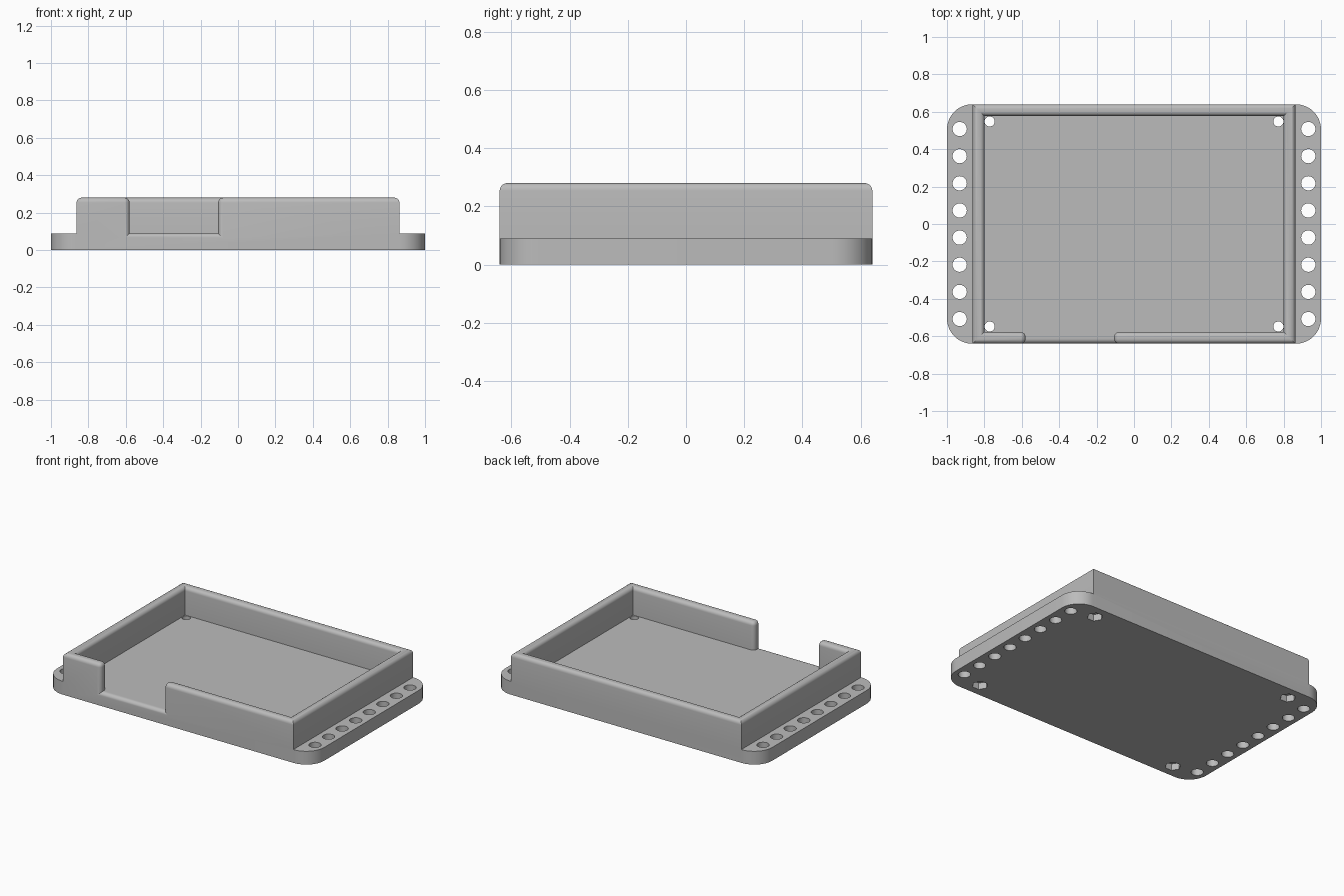
import bpy, bmesh, math

if "Cube" in bpy.data.objects:
    bpy.data.objects.remove(bpy.data.objects["Cube"])

FLOOR, TOP = 0.09, 0.28        # floor and rim heights
WX, WY = 0.863, 0.64           # outer wall half sizes
IX, IY = 0.80, 0.578           # inner wall half sizes
GAP = (-0.58, -0.106)          # opening in the front wall
FILLET = 0.026

grey = bpy.data.materials.new("plain grey")
grey.diffuse_color = (0.5, 0.5, 0.5, 1)
grey.use_nodes = True
grey.node_tree.nodes["Principled BSDF"].inputs["Base Color"].default_value = grey.diffuse_color


def prisms(name, outlines, z0, z1):
    """One object holding an upright prism for every outline."""
    bm = bmesh.new()
    for pts in outlines:
        face = bm.faces.new([bm.verts.new((x, y, z0)) for x, y in pts])
        ext = bmesh.ops.extrude_face_region(bm, geom=[face])["geom"]
        for v in ext:
            if isinstance(v, bmesh.types.BMVert):
                v.co.z = z1
    bmesh.ops.recalc_face_normals(bm, faces=bm.faces)
    mesh = bpy.data.meshes.new(name)
    bm.to_mesh(mesh)
    bm.free()
    obj = bpy.data.objects.new(name, mesh)
    bpy.context.collection.objects.link(obj)
    mesh.materials.append(grey)
    return obj


def circle(cx, cy, r, n):
    return [(cx + r * math.cos(2 * math.pi * i / n),
             cy + r * math.sin(2 * math.pi * i / n)) for i in range(n)]


def rect(x0, x1, y0, y1):
    return [(x0, y0), (x1, y0), (x1, y1), (x0, y1)]


def cut(obj, cutter):
    mod = obj.modifiers.new("cut", 'BOOLEAN')
    mod.operation, mod.solver, mod.object = 'DIFFERENCE', 'EXACT', cutter
    bpy.context.view_layer.objects.active = obj
    bpy.ops.object.modifier_apply(modifier=mod.name)
    bpy.data.objects.remove(cutter, do_unlink=True)


# Tray: full-height block with rounded corners
R = 0.135
outline = []
for k, (sx, sy) in enumerate([(1, 1), (-1, 1), (-1, -1), (1, -1)]):
    for i in range(13):
        a = math.radians(90 * k + 7.5 * i)
        outline.append((sx * (1 - R) + R * math.cos(a),
                        sy * (WY - R) + R * math.sin(a)))
tray = prisms("tray", [outline], 0, TOP)

# Lower the two side flanges
cut(tray, prisms("flange_cutter", [rect(WX, 1.2, -1, 1), rect(-1.2, -WX, -1, 1)],
                 FLOOR, 0.5))

# Hollow the inside together with the front opening
cavity = [(-IX, -IY), (GAP[0], -IY), (GAP[0], -0.8), (GAP[1], -0.8),
          (GAP[1], -IY), (IX, -IY), (IX, IY), (-IX, IY)]
cut(tray, prisms("cavity_cutter", [cavity], FLOOR, 0.5))

# Round the rim and the edges of the opening
bm = bmesh.new()
bm.from_mesh(tray.data)
bmesh.ops.remove_doubles(bm, verts=bm.verts, dist=1e-5)
bmesh.ops.dissolve_limit(bm, angle_limit=0.01, verts=bm.verts, edges=bm.edges)


def rounded(e):
    if len(e.link_faces) != 2 or e.calc_face_angle(0) < 0.5:
        return False
    a, b = (v.co for v in e.verts)
    in_gap = all(GAP[0] - 0.001 < p.x < GAP[1] + 0.001 and p.y < -IY + 0.001
                 for p in (a, b))
    on_top = min(a.z, b.z) > TOP - 0.001
    upright = in_gap and abs(a.z - b.z) > 0.1
    sill = in_gap and max(a.y, b.y) < -WY + 0.001 and abs(a.x - b.x) > 0.1
    return on_top or upright or sill


bmesh.ops.bevel(bm, geom=[e for e in bm.edges if rounded(e)], offset=FILLET,
                offset_type='OFFSET', segments=6, profile=0.5,
                affect='EDGES', clamp_overlap=True)
bm.to_mesh(tray.data)
bm.free()

# Mounting holes along both flanges
cut(tray, prisms("flange_hole_cutter",
                 [circle(s * 0.932, -0.508 + 0.1451 * i, 0.038, 32)
                  for s in (-1, 1) for i in range(8)], -0.1, 0.2))

# Corner screw holes with hexagonal nut pockets underneath
corners = [(sx * 0.772, sy * 0.548) for sx in (-1, 1) for sy in (-1, 1)]
cut(tray, prisms("nut_cutter", [circle(x, y, 0.05, 6) for x, y in corners], -0.1, 0.045))
cut(tray, prisms("screw_cutter", [circle(x, y, 0.027, 24) for x, y in corners], -0.1, 0.15))

# Smooth the curves, keep the corners sharp
tray.data.materials.clear()
tray.data.materials.append(grey)
for p in tray.data.polygons:
    p.material_index = 0
bpy.ops.object.select_all(action='DESELECT')
tray.select_set(True)
bpy.context.view_layer.objects.active = tray
bpy.ops.object.shade_smooth_by_angle(angle=math.radians(30))
